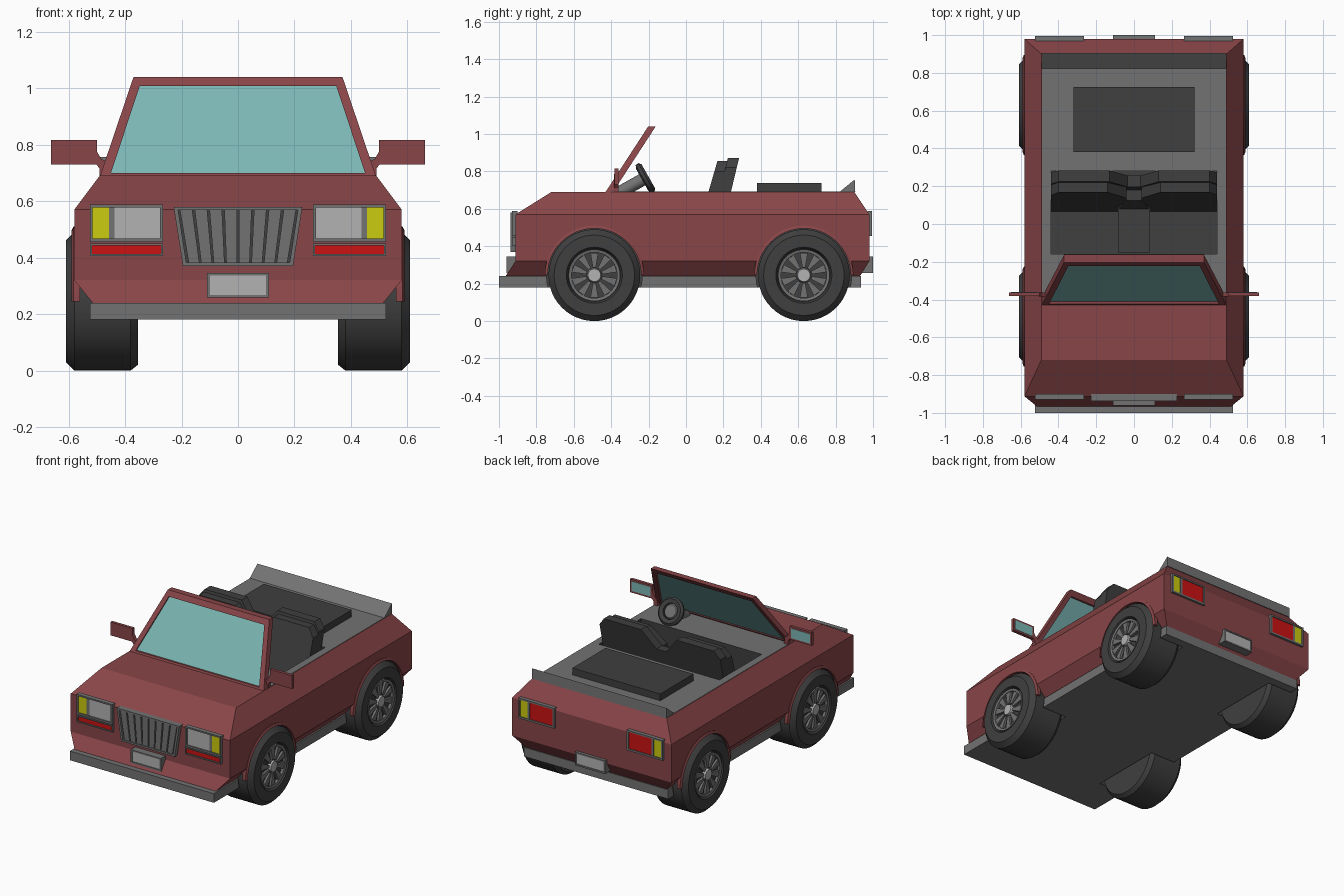
import bpy, bmesh
from math import pi, cos, sin
from mathutils import Vector, Matrix

if "Cube" in bpy.data.objects:
    bpy.data.objects.remove(bpy.data.objects["Cube"])


def material(name, r, g, b):
    m = bpy.data.materials.new(name)
    m.diffuse_color = (r, g, b, 1)
    m.use_nodes = True
    m.node_tree.nodes["Principled BSDF"].inputs["Base Color"].default_value = m.diffuse_color
    return m


RED = material("paint", 0.25, 0.06, 0.065)
TEAL = material("glass", 0.2, 0.47, 0.46)
YELLOW = material("indicator", 0.6, 0.6, 0.005)
LAMP = material("red_lamp", 0.6, 0.006, 0.006)
DARK = material("dark_trim", 0.05, 0.05, 0.05)
GREY = material("grey_trim", 0.17, 0.17, 0.17)
LIGHT = material("light_grey", 0.45, 0.45, 0.45)


def finish(name, bm, mat, mirror=False, smooth=False):
    bmesh.ops.remove_doubles(bm, verts=bm.verts, dist=1e-5)
    bmesh.ops.recalc_face_normals(bm, faces=bm.faces)
    me = bpy.data.meshes.new(name)
    bm.to_mesh(me)
    bm.free()
    ob = bpy.data.objects.new(name, me)
    bpy.context.collection.objects.link(ob)
    me.materials.append(mat)
    bpy.ops.object.select_all(action='DESELECT')
    ob.select_set(True)
    bpy.context.view_layer.objects.active = ob
    if smooth:
        bpy.ops.object.shade_smooth_by_angle(angle=pi / 6)
    if mirror:
        ob.modifiers.new("mirror", 'MIRROR')
    return ob


def prism(name, pts, y0, y1, mat, hole=None, slope=0, z0=0, xf=None, mirror=False):
    """Extrude an (x, z) outline along y, with optional hole and backward lean."""
    bm = bmesh.new()

    def ring(p, y):
        return [bm.verts.new((a, y + slope * (b - z0), b)) for a, b in p]
    f, b = ring(pts, y0), ring(pts, y1)
    n = len(pts)
    bands = [(f, b)]
    if hole:
        hf, hb = ring(hole, y0), ring(hole, y1)
        bands += [(hf, hb), (f, hf), (b, hb)]
    else:
        bm.faces.new(f)
        bm.faces.new(b)
    for p, q in bands:
        for i in range(n):
            j = (i + 1) % n
            bm.faces.new((p[i], p[j], q[j], q[i]))
    if xf:
        bm.transform(xf)
    return finish(name, bm, mat, mirror)


def rect(x0, x1, z0, z1):
    return [(x0, z0), (x1, z0), (x1, z1), (x0, z1)]


def box(name, x0, x1, y0, y1, z0, z1, mat, mirror=False):
    return prism(name, rect(x0, x1, z0, z1), y0, y1, mat, mirror=mirror)


def lathe(name, prof, loc, axis, mat, n=40, arc=2 * pi, closed=False, mirror=False):
    """Spin (radius, height) points around an axis placed at loc."""
    bm = bmesh.new()
    full = arc > 6.28
    rings = [[bm.verts.new((r * cos(arc * i / n), r * sin(arc * i / n), h)) for r, h in prof]
             for i in range(n if full else n + 1)]
    m = len(prof)
    for i in range(n):
        a, b = rings[i], rings[(i + 1) % len(rings)]
        for k in range(m if closed else m - 1):
            l = (k + 1) % m
            bm.faces.new((a[k], a[l], b[l], b[k]))
    if not full:
        bm.faces.new(rings[0])
        bm.faces.new(rings[-1])
    bmesh.ops.dissolve_degenerate(bm, dist=1e-6, edges=bm.edges)
    # local z goes to the axis; for the x axis, local x goes to y and y to z
    if axis == 'X':
        rot = Matrix(((0, 0, 1, 0), (1, 0, 0, 0), (0, 1, 0, 0), (0, 0, 0, 1)))
    else:
        rot = Vector(axis).to_track_quat('Z', 'Y').to_matrix().to_4x4()
    bm.transform(Matrix.Translation(loc) @ rot)
    return finish(name, bm, mat, mirror, smooth=True)


# body shell lofted through four rectangles
bm = bmesh.new()
loops = [[bm.verts.new(p) for p in ((-w, a, z), (w, a, z), (w, b, z), (-w, b, z))]
         for z, w, a, b in ((.24, .515, -.965, .93), (.32, .58, -.912, .98),
                            (.57, .58, -.912, .98), (.69, .49, -.72, .90))]
for p, q in zip(loops, loops[1:]):
    for i in range(4):
        bm.faces.new((p[i], p[(i + 1) % 4], q[(i + 1) % 4], q[i]))
bm.faces.new(loops[0])
bm.faces.new(loops[-1])
body = finish("body", bm, RED)
sill = box("bumper_and_floor", -.525, .525, -1, .935, .18, .24, GREY)
deck = box("deck", -.488, .488, -.40, .83, .68, .692, GREY)

# wheel wells and cabin opening
AXLES = (-.49, .63)
wells = [lathe("well_cutter", [(0, .345), (.256, .345), (.256, .75), (0, .75)],
               (0, y, .245), 'X', DARK, mirror=True) for y in AXLES]
pit = box("cabin_cutter", -.44, .44, -.16, .28, .5, .8, DARK)
for target, cutters in ((body, wells + [pit]), (sill, wells), (deck, [pit])):
    bpy.context.view_layer.objects.active = target
    for c in cutters:
        mod = target.modifiers.new("cut", 'BOOLEAN')
        mod.operation = 'DIFFERENCE'
        mod.solver = 'EXACT'
        mod.material_mode = 'TRANSFER'
        mod.object = c
        bpy.ops.object.modifier_apply(modifier=mod.name)
for c in wells + [pit]:
    bpy.data.objects.remove(c)

# wheels and arch lips
TURN = Matrix.Rotation(-pi / 2, 4, 'Z')
for y, end in zip(AXLES, ("front", "rear")):
    c = (0, y, .245)
    lathe(end + "_tyre", [(0, .355), (.225, .355), (.245, .38), (.245, .58), (.215, .61),
                          (.15, .61), (.14, .585), (0, .585)], c, 'X', DARK, 48, mirror=True)
    lathe(end + "_rim", [(.122, .58), (.122, .602), (.138, .606), (.138, .58)],
          c, 'X', GREY, closed=True, mirror=True)
    lathe(end + "_hub", [(0, .58), (.04, .58), (.034, .606), (0, .606)],
          c, 'X', LIGHT, 20, mirror=True)
    for i in range(10):
        prism(end + "_spoke", [(-.008, .042), (.008, .042), (.021, .12), (-.021, .12)],
              .58, .60, GREY, mirror=True,
              xf=Matrix.Translation(c) @ Matrix.Rotation(i * pi / 5, 4, 'X') @ TURN)
    lathe(end + "_arch", [(.25, .56), (.265, .56), (.265, .583), (.25, .59)],
          c, 'X', RED, 32, pi, closed=True, mirror=True)

# windscreen
prism("windscreen_frame", [(-.49, .685), (.49, .685), (.37, 1.04), (-.37, 1.04)], -.43, -.39, RED,
      [(-.45, .70), (.45, .70), (.348, 1.008), (-.348, 1.008)], .65, .69)
prism("windscreen_glass", [(-.452, .698), (.452, .698), (.35, 1.01), (-.35, 1.01)],
      -.417, -.403, TEAL, slope=.65, z0=.69)

# mirrors
box("mirror_housing", .50, .662, -.382, -.362, .73, .817, RED, True)
box("mirror_glass", .512, .65, -.364, -.36, .742, .805, TEAL, True)
prism("mirror_stalk", [(.46, .68), (.49, .68), (.49, .715), (.505, .735), (.505, .785),
                       (.485, .75), (.465, .74)], -.385, -.362, RED, mirror=True)

# front lamps
prism("headlamp_bezel", rect(.265, .525, .455, .588), -.93, -.90, GREY,
      rect(.277, .515, .467, .578), mirror=True)
box("headlamp", .277, .437, -.922, -.90, .467, .578, LIGHT, True)
box("lamp_divider", .437, .457, -.922, -.90, .467, .578, GREY, True)
box("front_indicator", .457, .515, -.922, -.90, .467, .578, YELLOW, True)
prism("bumper_lamp_bezel", rect(.265, .525, .405, .45), -.93, -.90, GREY,
      rect(.272, .518, .412, .443), mirror=True)
box("bumper_lamp", .272, .518, -.922, -.90, .412, .443, LAMP, True)

# rear lamps
prism("rear_lamp_bezel", rect(.265, .525, .455, .588), .97, .995, GREY,
      rect(.277, .515, .467, .578), mirror=True)
box("rear_lamp", .277, .445, .97, .989, .467, .578, LAMP, True)
box("rear_lamp_divider", .445, .46, .97, .993, .467, .578, GREY, True)
box("rear_indicator", .46, .515, .97, .989, .467, .578, YELLOW, True)

# number plates, front and rear
for name, a, b, face in (("front_plate", -.96, -.90, -.955), ("rear_plate", .92, 1, .995)):
    prism(name + "_frame", rect(-.11, .11, .258, .345), a, b, GREY, rect(-.1, .1, .268, .336))
    box(name, -.1, .1, min(face, face * .95), max(face, face * .95), .268, .336, LIGHT)

# grille with fanned bars
prism("grille_frame", [(-.195, .37), (.195, .37), (.228, .58), (-.228, .58)], -.938, -.90, GREY,
      [(-.183, .382), (.183, .382), (.212, .568), (-.212, .568)])
prism("grille_back", [(-.185, .38), (.185, .38), (.214, .57), (-.214, .57)], -.918, -.90, DARK)
for i in range(8):
    t = (i - 3.5) / 4
    prism("grille_bar", [(t * .178 - .019, .382), (t * .178 + .019, .382),
                         (t * .21 + .022, .568), (t * .21 - .022, .568)], -.932, -.91, GREY)

# seats: one rear shell and two front pads
half = [(.44, .5), (.44, .82), (.40, .872), (.13, .872), (.035, .76)]
prism("seat_shell", half + [(-x, z) for x, z in reversed(half)], .18, .24, DARK, slope=.24, z0=.69)
prism("seat_pad", [(.04, .5), (.44, .5), (.44, .80), (.40, .855), (.14, .855), (.04, .75)],
      .12, .182, DARK, slope=.29, z0=.69, mirror=True)
box("console", -.085, .085, -.15, .16, .5, .6, DARK)
prism("armrest", [(-.085, .58), (.085, .58), (.045, .69), (-.045, .69)], .09, .2, DARK,
      slope=.5, z0=.62)

# steering wheel and column
AX = Vector((0, .87, .49)).normalized()
wheel_at = Vector((.26, -.217, .765))
lathe("steering_wheel", [(.05, -.01), (.065, -.02), (.085, -.012), (.088, .005), (.075, .018),
                         (.05, .012)], wheel_at, AX, DARK, 24, closed=True)
lathe("steering_hub", [(0, -.012), (.055, -.012), (.04, .01), (0, .012)], wheel_at, AX, GREY, 16)
lathe("steering_column", [(0, -.17), (.034, -.17), (.034, 0), (0, 0)], wheel_at, AX, GREY, 16)

# rear deck pad and spoiler
box("deck_pad", -.32, .32, .38, .725, .69, .737, DARK)
prism("spoiler", [(-.82, .69), (-.905, .69), (-.902, .757)], -.49, .49, GREY, xf=TURN)
